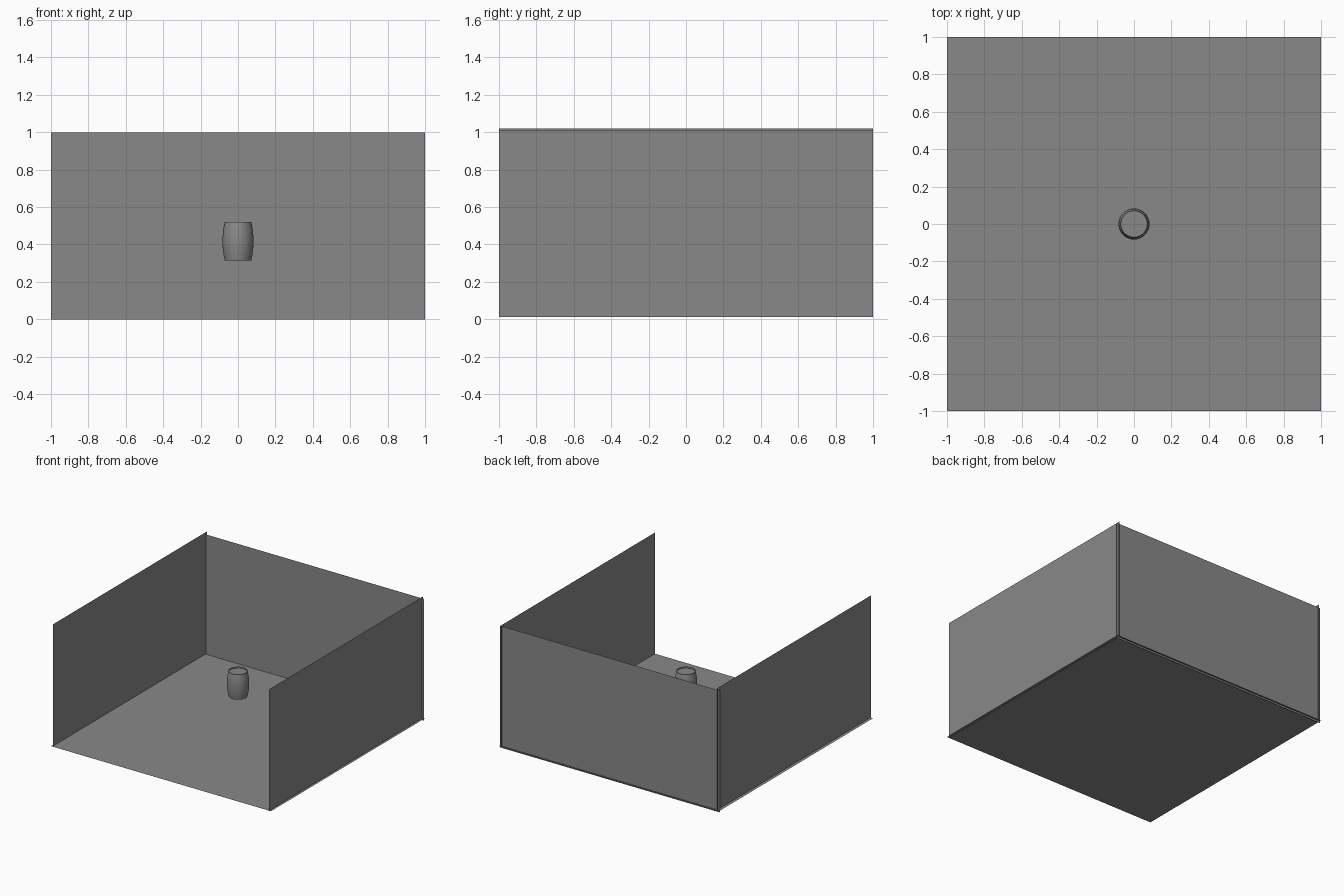
import bpy, bmesh, math

if "Cube" in bpy.data.objects:
    bpy.data.objects.remove(bpy.data.objects["Cube"])


def make_object(name, bm):
    mesh = bpy.data.meshes.new(name)
    bm.to_mesh(mesh)
    bm.free()
    obj = bpy.data.objects.new(name, mesh)
    bpy.context.collection.objects.link(obj)
    return obj


def panel(name, corners):
    bm = bmesh.new()
    bm.faces.new([bm.verts.new(c) for c in corners])
    return make_object(name, bm)


def side_wall(name, x, z):
    return panel(name, [(x, -1, z), (x, 1, z), (x, 1, z + 1), (x, -1, z + 1)])


# Floor and three thin walls, open at the front
panel("floor", [(-1, -1, 0.015), (1, -1, 0.015), (1, 1, 0.015), (-1, 1, 0.015)])
panel("back_wall", [(-1, 0.987, 0), (1, 0.987, 0), (1, 0.987, 1), (-1, 0.987, 1)])
side_wall("right_wall", 0.982, 0.011)
side_wall("left_wall", -0.982, 0.02)

# Floating barrel: bulged staves with a thin rim and recessed heads
SEGMENTS = 32
Z_MID, HALF, R_MID, R_END = 0.418, 0.103, 0.083, 0.071
RIM, RECESS = 0.002, 0.012
profile = [(0, -HALF + RECESS), (R_END - RIM, -HALF + RECESS), (R_END - RIM, -HALF)]
for i in range(9):
    t = -1 + i / 4
    profile.append((R_MID - (R_MID - R_END) * t * t, HALF * t))
profile += [(R_END - RIM, HALF), (R_END - RIM, HALF - RECESS), (0, HALF - RECESS)]

bm = bmesh.new()
verts = [bm.verts.new((r, 0, Z_MID + z)) for r, z in profile]
edges = [bm.edges.new(pair) for pair in zip(verts, verts[1:])]
bmesh.ops.spin(bm, geom=verts + edges, cent=(0, 0, 0), axis=(0, 0, 1),
               angle=2 * math.pi, steps=SEGMENTS)
bmesh.ops.remove_doubles(bm, verts=bm.verts, dist=0.0001)
bmesh.ops.recalc_face_normals(bm, faces=bm.faces)
barrel = make_object("barrel", bm)
bpy.context.view_layer.objects.active = barrel
barrel.select_set(True)
bpy.ops.object.shade_smooth_by_angle(angle=math.radians(30))

# Mid-grey surface on every part
grey = bpy.data.materials.new("mid_grey")
grey.diffuse_color = (0.25, 0.25, 0.25, 1)
grey.use_nodes = True
grey.node_tree.nodes["Principled BSDF"].inputs["Base Color"].default_value = grey.diffuse_color
for obj in bpy.data.objects:
    obj.data.materials.append(grey)
